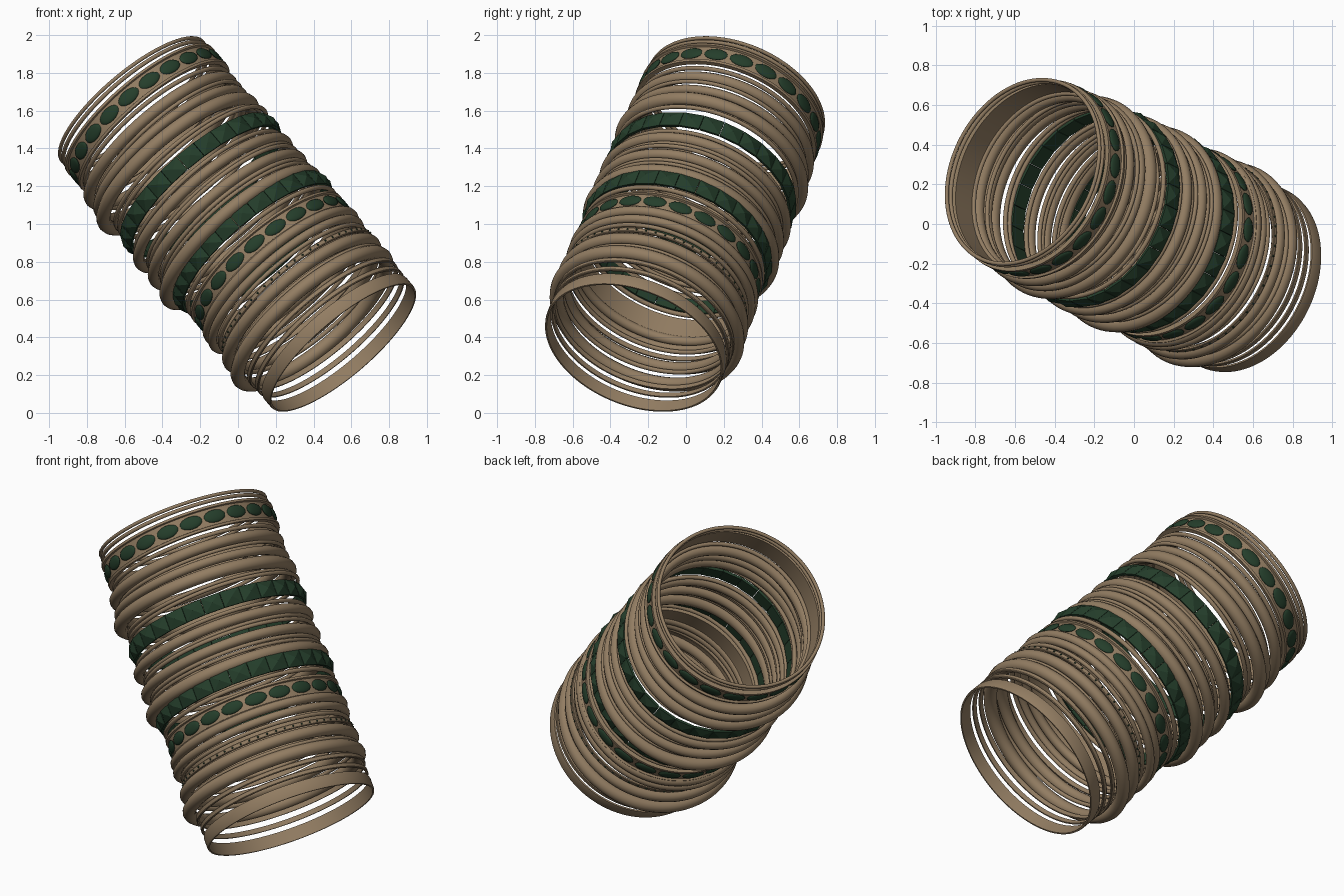
import bpy, bmesh, math, random
from mathutils import Vector, Matrix

if "Cube" in bpy.data.objects:
    bpy.data.objects.remove(bpy.data.objects["Cube"])

random.seed(4)
TAU = math.tau

def material(name, col):
    m = bpy.data.materials.new(name)
    m.diffuse_color = (*col, 1)
    m.use_nodes = True
    m.node_tree.nodes["Principled BSDF"].inputs["Base Color"].default_value = m.diffuse_color
    return m

GOLD = material("antique_gold", (0.29, 0.205, 0.123))
GREEN = material("green_stone", (0.018, 0.048, 0.024))

# Leaning stack axis: local z runs up the stack, local x faces the front
D = Vector((-0.62, 0.30, 0.725)).normalized()
X = (Vector((0, -1, 0)) + D * D.y).normalized()
Y = D.cross(X)
BASIS = Matrix((X, Y, D)).transposed().to_4x4()
BASE = Vector((0.557, -0.277, 0.345))
SIDE = Vector((D.z, 0, -D.x)).normalized()

def place(s, off, tilt):
    t = Matrix.Rotation(math.radians(random.uniform(-tilt, tilt)), 4, 'X')
    t = t @ Matrix.Rotation(math.radians(random.uniform(-tilt, tilt)), 4, 'Y')
    return Matrix.Translation(BASE + D * s + SIDE * off) @ BASIS @ t

def finish(bm, name, mat, mtx):
    bmesh.ops.recalc_face_normals(bm, faces=bm.faces)
    me = bpy.data.meshes.new(name)
    bm.to_mesh(me)
    bm.free()
    me.transform(mtx)
    me.materials.append(mat)
    ob = bpy.data.objects.new(name, me)
    bpy.context.collection.objects.link(ob)
    return ob

def smooth(ob, angle=35):
    bpy.ops.object.select_all(action='DESELECT')
    ob.select_set(True)
    bpy.context.view_layer.objects.active = ob
    bpy.ops.object.shade_smooth_by_angle(angle=math.radians(angle))

def lathe(name, profile, mtx, n=96):
    """Spin a closed (radius, height) profile round the stack axis."""
    bm = bmesh.new()
    rows = [[bm.verts.new((r * math.cos(TAU * i / n), r * math.sin(TAU * i / n), h))
             for r, h in profile] for i in range(n)]
    k = len(profile)
    for i in range(n):
        a, b = rows[i], rows[(i + 1) % n]
        for j in range(k):
            bm.faces.new((a[j], b[j], b[(j + 1) % k], a[(j + 1) % k]))
    smooth(finish(bm, name, GOLD, mtx))

def tube(name, R, r, mtx):
    lathe(name, [(R - r + r * math.cos(TAU * j / 12), r * math.sin(TAU * j / 12))
                 for j in range(12)], mtx)

def band(name, R, w, mtx, t=0.012):
    lathe(name, [(R - t, -w), (R - 0.003, -w), (R, -w * 0.7), (R, w * 0.7),
                 (R - 0.003, w), (R - t, w)], mtx)

# Wide band with raised rims and domed oval stones
def oval_bangle(s, R, w, off, count=22):
    m = place(s, off, 0.3)
    lathe("oval_stone_band", [(R - .02, -w), (R + .004, -w), (R + .006, -w + .014), (R - .006, -w + .018),
                              (R - .006, w - .018), (R + .006, w - .014), (R + .004, w), (R - .02, w)], m)
    bm = bmesh.new()
    for i in range(count):
        t = (Matrix.Rotation(TAU * i / count, 4, 'Z') @ Matrix.Translation((R - .005, 0, 0))
             @ Matrix.Diagonal((.013, .065, w * .56, 1)))
        bmesh.ops.create_uvsphere(bm, u_segments=16, v_segments=8, radius=1, matrix=t)
    smooth(finish(bm, "oval_stones", GREEN, m))

# Ring of low pyramid-cut stones set edge to edge
def square_bangle(s, R, w, off, count=28):
    m = place(s, off, 0.3)
    bm = bmesh.new()
    for i in range(count):
        rot = Matrix.Rotation(TAU * (i + .5) / count, 4, 'Z')
        h = math.pi * R / count * 0.985
        def ring(r, k):
            return [bm.verts.new(rot @ Vector((r, a * h * k, b * w * k)))
                    for a, b in ((-1, -1), (1, -1), (1, 1), (-1, 1))]
        lo, mid = ring(R - .014, .97), ring(R, 1)
        tip = bm.verts.new(rot @ Vector((R + .021, 0, 0)))
        bm.faces.new(lo[::-1])
        for j in range(4):
            q = (j + 1) % 4
            bm.faces.new((lo[j], lo[q], mid[q], mid[j]))
            bm.faces.new((mid[j], mid[q], tip))
    finish(bm, "square_stones", GREEN, m)

# Thin bangle dotted with tiny stones
def dotted_bangle(s, R, off, count=60):
    m = place(s, off, 0.3)
    band("dotted_band", R, .014, m)
    bm = bmesh.new()
    for i in range(count):
        t = Matrix.Rotation(TAU * i / count, 4, 'Z') @ Matrix.Translation((R, 0, 0))
        bmesh.ops.create_icosphere(bm, subdivisions=1, radius=.006, matrix=t)
    finish(bm, "tiny_stones", GREEN, m)

# Plain round bangles: position, outer radius, tube radius, side shift
for s, R, r, off in [(1.800, .497, .010, 0), (1.772, .497, .011, 0),
                     (1.590, .492, .012, 0), (1.530, .518, .032, -.022), (1.482, .495, .011, 0),
                     (1.440, .518, .026, -.025), (1.372, .538, .038, -.032), (1.315, .498, .012, -.01),
                     (1.285, .510, .012, 0), (1.125, .508, .012, -.02), (1.080, .532, .030, -.025),
                     (1.035, .503, .011, -.01), (1.008, .508, .012, -.01), (.957, .532, .030, -.025),
                     (.912, .505, .012, -.01), (.886, .508, .011, -.01), (.836, .543, .037, -.032),
                     (.700, .508, .013, 0), (.525, .525, .027, -.005), (.473, .525, .024, -.012),
                     (.432, .502, .012, 0), (.335, .530, .034, -.015), (.284, .502, .012, 0),
                     (.236, .541, .038, -.025)]:
    tube("round_bangle" if r > .02 else "thin_bangle", R, r, place(s, off, 0.6))

# Flat bands at the open lower end
for s, R, w in [(.175, .500, .014), (.115, .495, .014), (.037, .495, .037)]:
    band("flat_bangle", R, w, place(s, 0, 0.3))

oval_bangle(1.675, .502, .066, 0)
oval_bangle(.60, .505, .062, 0)
square_bangle(1.20, .507, .047, -.012)
square_bangle(.77, .507, .047, -.003)
dotted_bangle(.388, .505, 0)
